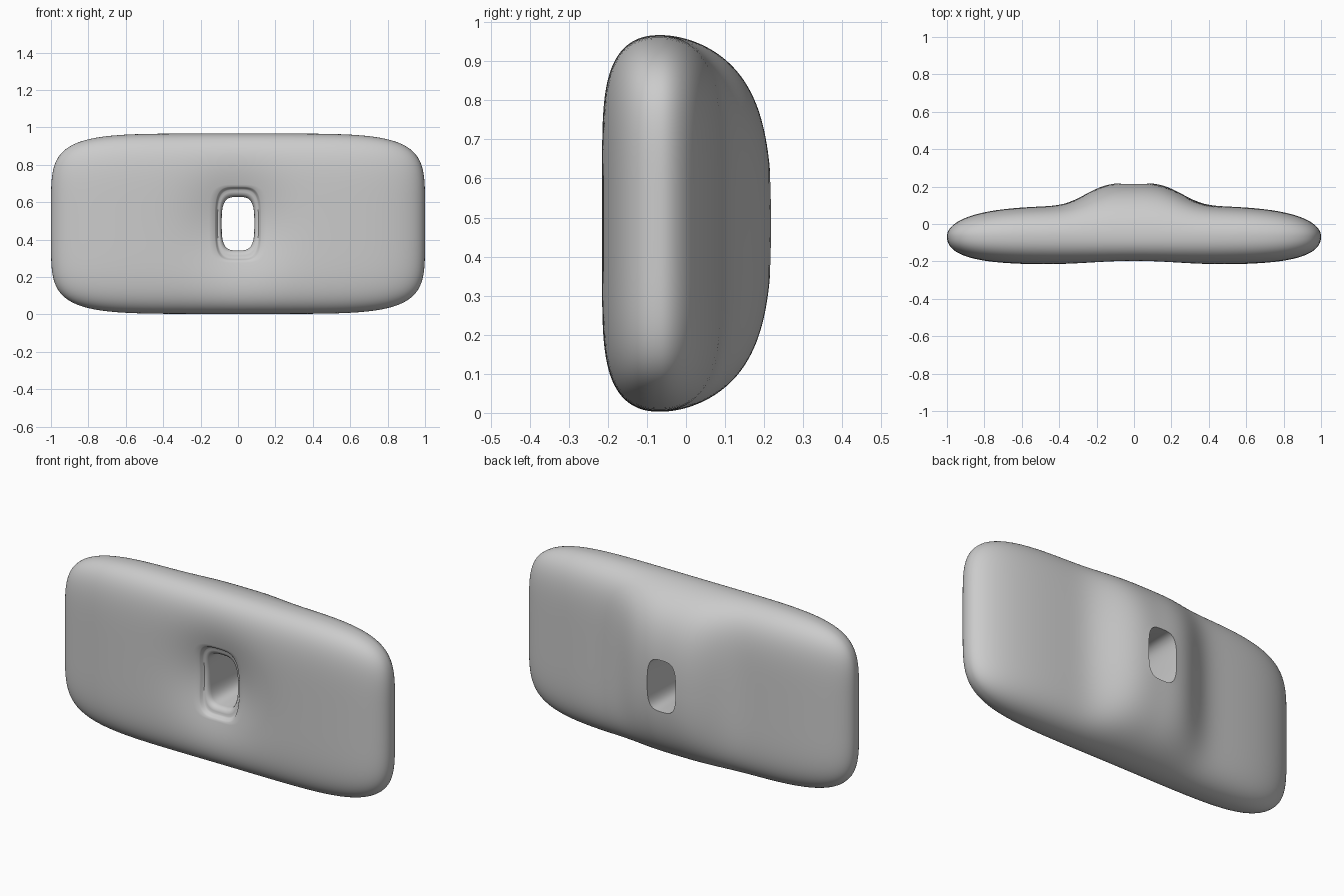
import bpy, bmesh, math

if "Cube" in bpy.data.objects:
    bpy.data.objects.remove(bpy.data.objects["Cube"])

SEG, RINGS = 192, 44
CZ, HZ = 0.485, 0.482          # mid height and half height
N = 5.4                        # squareness of the outline


def outline(t, hx, hz, n):
    """Point on a rounded rectangle, relative to the centre."""
    c, s = math.cos(t), math.sin(t)
    k = (abs(c) ** n + abs(s) ** n) ** (-1 / n)
    return hx * c * k, hz * s * k


def fullness(x, w):
    return max(0.0, 1 - abs(x) ** N - abs(w) ** N)


def front_y(x, z):
    e = fullness(x, z / HZ) ** 0.42
    dent = 0.07 * math.exp(-(x / 0.24) ** 2 - (z / 0.25) ** 2)
    return -0.065 - (0.152 - dent) * e


def back_y(x, z):
    w = min(1.0, abs(z / HZ))
    base = (0.165 - 0.02 * x * x) * fullness(x, w) ** 0.5
    bump = 0.12 * math.exp(-(abs(x) / 0.29) ** 3.3) * (1 - w ** 2.3) ** 0.75
    return -0.065 + base + bump


def section(t):
    """Closed cross-section: hole rim, front, outer edge, back, hole wall."""
    pts = []
    # stepped lip around the hole on the front
    for hx, hz, n, d in ((0.087, 0.143, 3.4, 0.045), (0.090, 0.147, 3.4, 0.030),
                         (0.096, 0.157, 3.5, 0.021), (0.103, 0.170, 3.6, 0.019),
                         (0.109, 0.181, 3.7, 0.021), (0.114, 0.188, 3.8, 0.017),
                         (0.119, 0.193, 3.9, 0.005)):
        x, z = outline(t, hx, hz, n)
        pts.append((x, front_y(x, z) + d, z + CZ))
    ox, oz = outline(t, 1, HZ, N)
    # front from the lip to the outer edge
    ix, iz = outline(t, 0.124, 0.199, 4)
    for i in range(RINGS + 1):
        s = math.sin(i / RINGS * math.pi / 2)
        x, z = ix + (ox - ix) * s, iz + (oz - iz) * s
        pts.append((x, front_y(x, z) if i < RINGS else -0.065, z + CZ))
    # back from the outer edge to the hole
    ix, iz = outline(t, 0.087, 0.143, 3.4)
    for i in range(RINGS - 1, -1, -1):
        s = math.sin(i / RINGS * math.pi / 2)
        x, z = ix + (ox - ix) * s, iz + (oz - iz) * s
        pts.append((x, back_y(x, z), z + CZ))
    return pts


# Plate: the section swept once around the hole
bm = bmesh.new()
loops = [[bm.verts.new(p) for p in section(2 * math.pi * i / SEG)] for i in range(SEG)]
m = len(loops[0])
for i in range(SEG):
    a, b = loops[i], loops[(i + 1) % SEG]
    for j in range(m):
        k = (j + 1) % m
        bm.faces.new((a[j], a[k], b[k], b[j]))
bmesh.ops.recalc_face_normals(bm, faces=bm.faces)
mesh = bpy.data.meshes.new("pierced_plate")
bm.to_mesh(mesh)
bm.free()
plate = bpy.data.objects.new("pierced_plate", mesh)
bpy.context.collection.objects.link(plate)
bpy.context.view_layer.objects.active = plate
plate.select_set(True)
bpy.ops.object.shade_smooth_by_angle(angle=math.radians(50))
